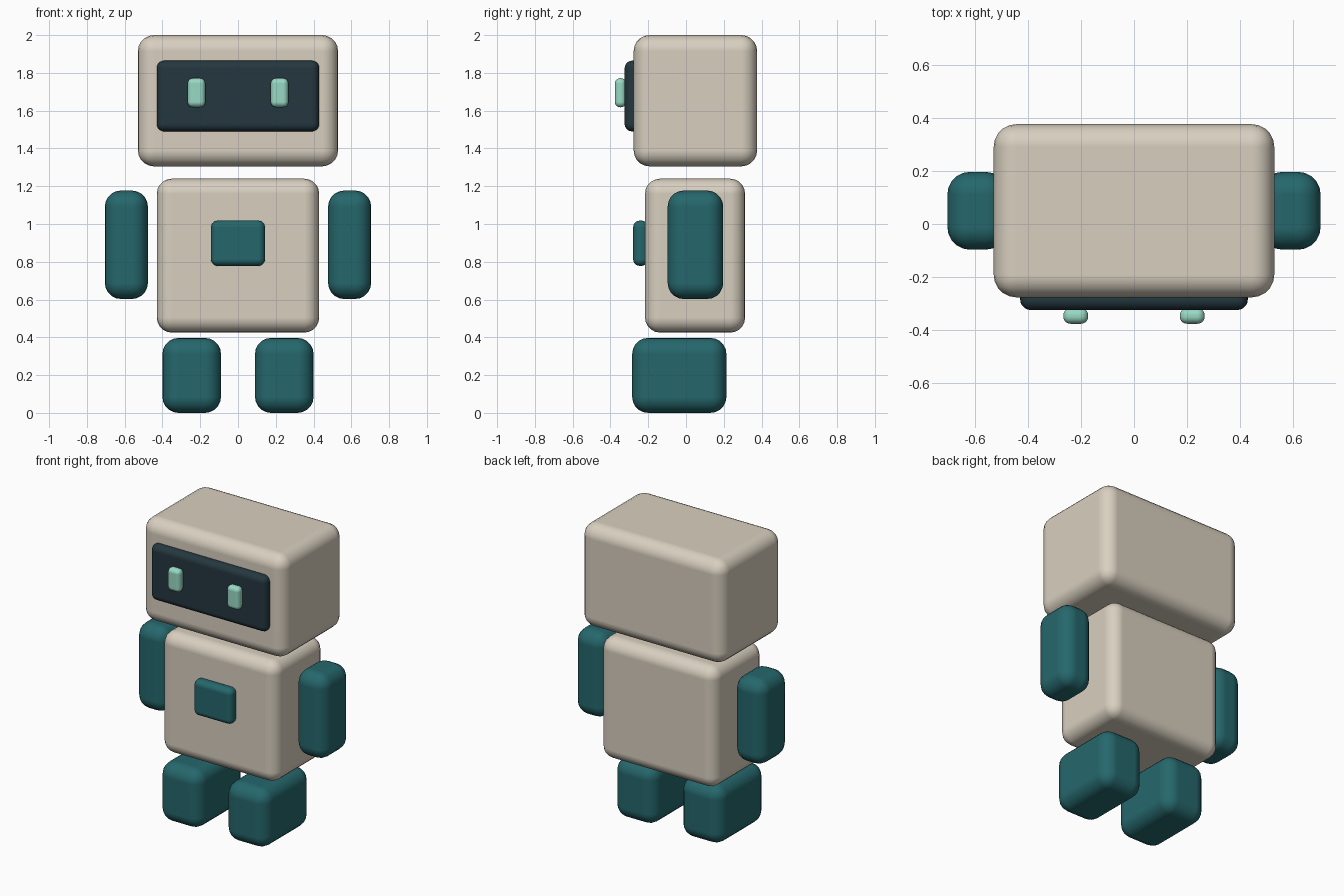
import bpy
from math import radians

if "Cube" in bpy.data.objects:
    bpy.data.objects.remove(bpy.data.objects["Cube"], do_unlink=True)


def srgb(*rgb):
    """Convert 8-bit display values to a linear colour."""
    lin = [((c / 255 + 0.055) / 1.055) ** 2.4 for c in rgb]
    return (*lin, 1.0)


def material(name, colour):
    mat = bpy.data.materials.new(name)
    mat.use_nodes = True
    mat.diffuse_color = colour
    bsdf = mat.node_tree.nodes["Principled BSDF"]
    bsdf.inputs["Base Color"].default_value = colour
    bsdf.inputs["Roughness"].default_value = 0.6
    return mat


beige = material("warm beige", srgb(216, 207, 191))
teal = material("deep teal", srgb(37, 103, 108))
dark = material("dark slate", srgb(36, 55, 62))
mint = material("mint", srgb(152, 217, 196))


def rounded_box(name, xs, ys, zs, radius, mat):
    """Box between the given (low, high) bounds with softly rounded edges."""
    bounds = (xs, ys, zs)
    centre = [(lo + hi) / 2 for lo, hi in bounds]
    bpy.ops.mesh.primitive_cube_add(size=1, location=centre)
    obj = bpy.context.object
    obj.name = name
    obj.scale = [hi - lo for lo, hi in bounds]
    bpy.ops.object.transform_apply(location=False, rotation=False, scale=True)
    obj.data.materials.append(mat)
    bpy.ops.object.shade_smooth()
    bevel = obj.modifiers.new("rounded edges", "BEVEL")
    bevel.width = radius
    bevel.segments = 5
    bevel.limit_method = "ANGLE"
    bevel.angle_limit = radians(30)
    bevel.harden_normals = True
    return obj


def pair(name, xs, ys, zs, radius, mat):
    """Left box at +x and its mirrored right twin."""
    rounded_box("left_" + name, xs, ys, zs, radius, mat)
    rounded_box("right_" + name, (-xs[1], -xs[0]), ys, zs, radius, mat)


# Head with face screen and eyes
rounded_box("head", (-0.53, 0.53), (-0.277, 0.377), (1.305, 2.0), 0.085, beige)
rounded_box("face_screen", (-0.43, 0.43), (-0.325, -0.225), (1.49, 1.865), 0.04, dark)
pair("eye", (0.173, 0.267), (-0.377, -0.317), (1.618, 1.772), 0.028, mint)

# Torso with chest panel
rounded_box("torso", (-0.43, 0.43), (-0.217, 0.313), (0.425, 1.24), 0.08, beige)
rounded_box("chest_panel", (-0.143, 0.143), (-0.28, -0.2), (0.778, 1.018), 0.036, teal)

# Limbs
pair("arm", (0.477, 0.705), (-0.097, 0.197), (0.603, 1.177), 0.085, teal)
pair("leg", (0.09, 0.4), (-0.285, 0.214), (0.0, 0.397), 0.085, teal)
